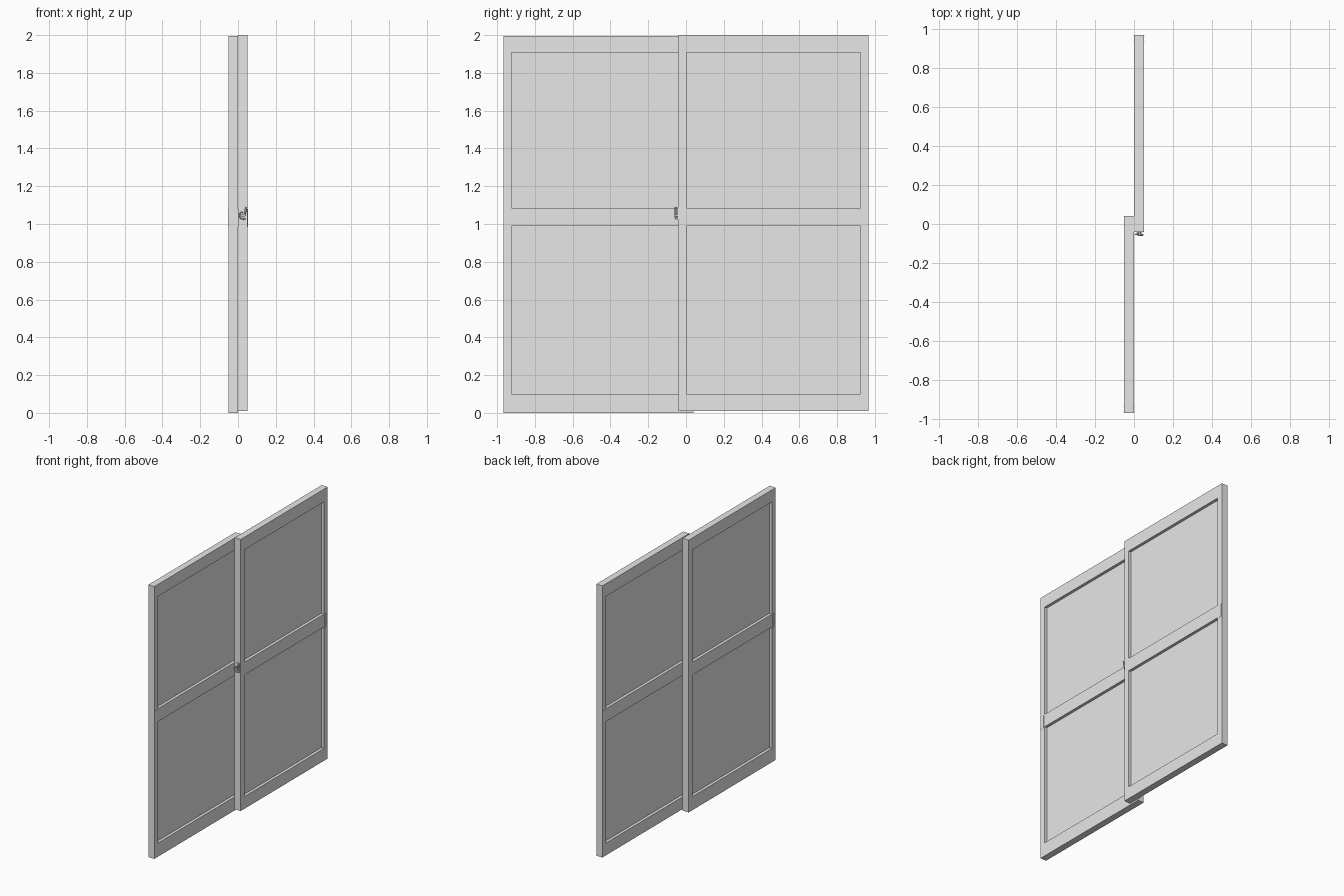
import bpy
import math
from mathutils import Vector

old = bpy.data.objects.get("Cube")
if old:
    bpy.data.objects.remove(old, do_unlink=True)

grey = bpy.data.materials.new("light_grey")
grey.use_nodes = True
grey.diffuse_color = (0.8, 0.8, 0.8, 1)
grey.node_tree.nodes["Principled BSDF"].inputs["Base Color"].default_value = (0.8, 0.8, 0.8, 1)


def box(name, x, y, z):
    """Box spanning the given (low, high) ranges."""
    spans = [sorted(r) for r in (x, y, z)]
    bpy.ops.mesh.primitive_cube_add(size=1, location=[sum(r) / 2 for r in spans])
    obj = bpy.context.object
    obj.name = name
    obj.scale = [r[1] - r[0] for r in spans]
    bpy.ops.object.transform_apply(location=False, rotation=False)
    obj.data.materials.append(grey)
    return obj


def rod(name, start, end, radius, sides=16):
    """Cylinder between two points."""
    a, b = Vector(start), Vector(end)
    bpy.ops.mesh.primitive_cylinder_add(vertices=sides, radius=radius, depth=(b - a).length,
                                        location=(a + b) / 2)
    obj = bpy.context.object
    obj.name = name
    obj.rotation_euler = (b - a).to_track_quat("Z", "Y").to_euler()
    obj.data.materials.append(grey)
    bpy.ops.object.shade_smooth_by_angle(angle=math.radians(40))
    return obj


OUTER, INNER, STILE = 0.967, -0.04, 0.043
PANES = [(0.1, 0.99), (1.085, 1.907)]


def sash(side, sign, base, top):
    """One sliding sash; sign mirrors it to the other track and end."""
    x = (sign * 0.001, sign * 0.05)

    def ys(low, high):
        return sign * low, sign * high

    # Frame
    box(side + "_outer_stile", x, ys(OUTER - STILE, OUTER), (base, top))
    box(side + "_meeting_stile", x, ys(INNER, INNER + STILE), (base, top))
    span = ys(INNER + STILE, OUTER - STILE)
    box(side + "_bottom_rail", x, span, (base, PANES[0][0]))
    box(side + "_middle_rail", x, span, (PANES[0][1], PANES[1][0]))
    box(side + "_top_rail", x, span, (PANES[1][1], top))

    # Recessed panes
    for label, z in zip(("lower", "upper"), PANES):
        box(f"{side}_{label}_pane", (sign * 0.022, sign * 0.029), span, z)

    # Finger pulls on both faces: a plate with a raised rim
    for label, face, out in (("outside", 0.05, 1), ("inside", 0.001, -1)):
        px = (sign * face, sign * (face + out * 0.0015))
        rim = (sign * face, sign * (face + out * 0.003))
        box(f"{side}_{label}_pull_plate", px, ys(0.932, 0.961), (0.985, 1.08))
        for i, y in enumerate(((0.932, 0.935), (0.958, 0.961))):
            box(f"{side}_{label}_pull_rim_{i}", rim, ys(*y), (0.985, 1.08))


sash("left", 1, 0.01, 2.0)
sash("right", -1, 0.0, 1.995)

# Crescent lock on the edge of the left sash
box("lock_base", (0.012, 0.044), (-0.044, -0.04), (1.02, 1.09))
rod("lock_pivot", (0.028, -0.044, 1.045), (0.028, -0.062, 1.045), 0.009)
arc = [(0.028 + 0.019 * math.cos(a), -0.053, 1.045 + 0.019 * math.sin(a))
       for a in (math.radians(100 + 26 * i) for i in range(9))]
for i, (a, b) in enumerate(zip(arc, arc[1:])):
    rod(f"lock_crescent_{i}", a, b, 0.004, 8)
rod("lock_lever", (0.034, -0.056, 1.045), (0.045, -0.056, 1.09), 0.005, 10)
